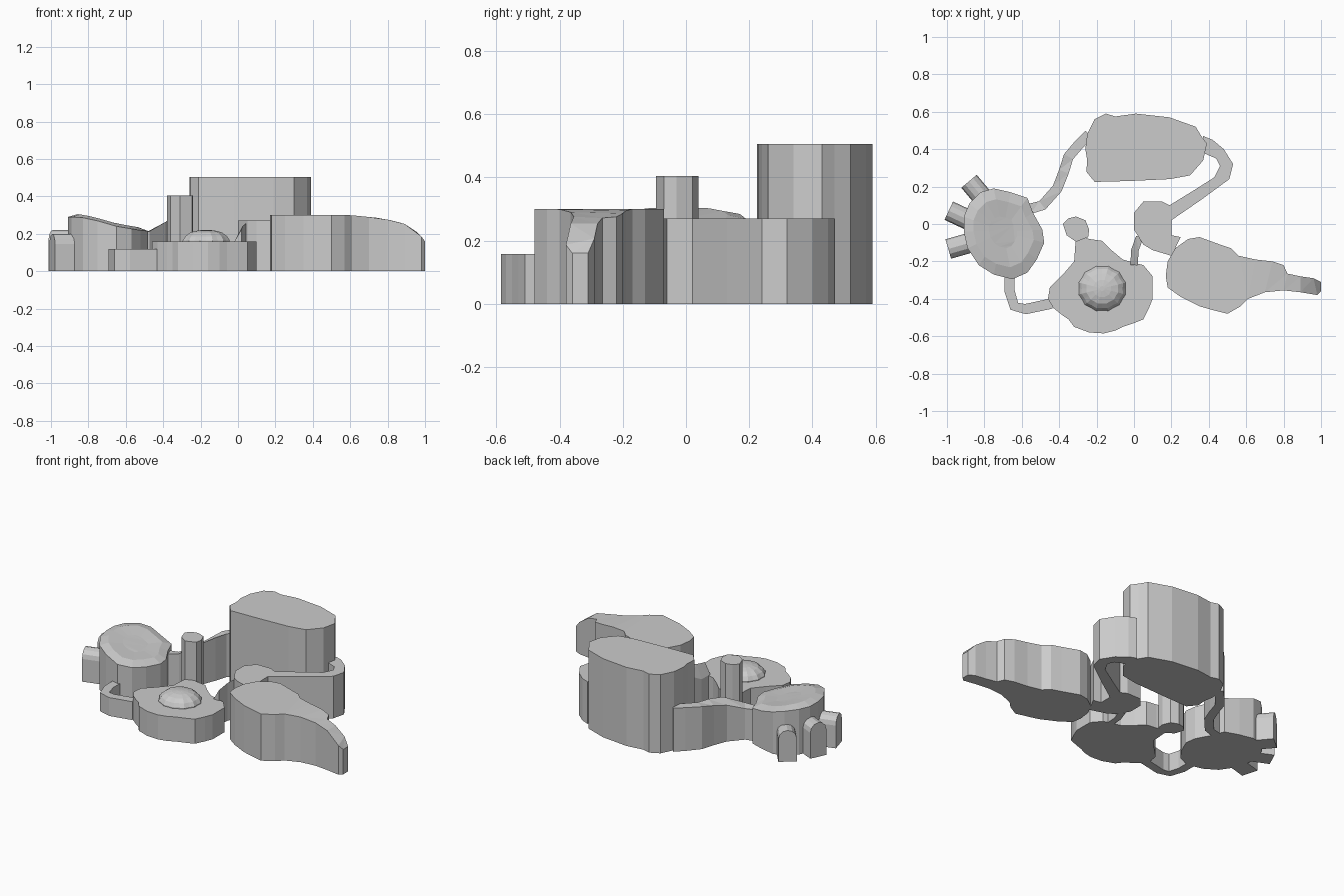
import bpy, bmesh, math
from mathutils import Vector

if "Cube" in bpy.data.objects:
    bpy.data.objects.remove(bpy.data.objects["Cube"])

grey = bpy.data.materials.new("plain grey")
grey.diffuse_color = (0.6, 0.6, 0.6, 1)
grey.use_nodes = True
grey.node_tree.nodes["Principled BSDF"].inputs["Base Color"].default_value = grey.diffuse_color


def finish(name, bm):
    bmesh.ops.recalc_face_normals(bm, faces=bm.faces)
    me = bpy.data.meshes.new(name)
    bm.to_mesh(me)
    bm.free()
    me.materials.append(grey)
    ob = bpy.data.objects.new(name, me)
    bpy.context.collection.objects.link(ob)
    return ob


def ramp(stops):
    """Piecewise linear height along x."""
    def f(x, y):
        if x <= stops[0][0]:
            return stops[0][1]
        for (a, za), (b, zb) in zip(stops, stops[1:]):
            if x <= b:
                return za + (zb - za) * (x - a) / (b - a)
        return stops[-1][1]
    return f


def prism(name, pts, top, rings=()):
    """Extrude an outline from the ground to a flat or sloping top."""
    h = top if callable(top) else (lambda x, y: top)
    bm = bmesh.new()
    low = [bm.verts.new((x, y, 0)) for x, y in pts]
    up = [bm.verts.new((x, y, h(x, y))) for x, y in pts]
    n = len(pts)
    bm.faces.new(low)

    def band(a, b):
        for i in range(n):
            j = (i + 1) % n
            bm.faces.new((a[i], a[j], b[j], b[i]))
    band(low, up)
    cx, cy = sum(p[0] for p in pts) / n, sum(p[1] for p in pts) / n
    for s, dz in rings:
        ins = []
        for x, y in pts:
            X, Y = cx + (x - cx) * s, cy + (y - cy) * s
            ins.append(bm.verts.new((X, Y, h(X, Y) + dz)))
        band(up, ins)
        up = ins
    cap = bm.faces.new(up)
    if callable(top):
        bmesh.ops.triangulate(bm, faces=[cap])
    return finish(name, bm)


def wall(name, path, width, top):
    """Wall of constant width following a path."""
    left, right = [], []
    P = [Vector(p) for p in path]
    for i, p in enumerate(P):
        d = (P[min(i + 1, len(P) - 1)] - P[max(i - 1, 0)]).normalized()
        nrm = Vector((-d.y, d.x)) * width / 2
        left.append(tuple(p + nrm))
        right.append(tuple(p - nrm))
    return prism(name, left + right[::-1], top)


# Tall block at the back
prism("tall_block", [(-.25, .48), (-.21, .56), (-.15, .59), (-.1, .575), (.01, .59), (.19, .57),
                     (.33, .52), (.36, .47), (.39, .43), (.37, .34), (.30, .26), (.19, .24),
                     (-.02, .23), (-.21, .225), (-.255, .28), (-.25, .34), (-.26, .4)], .505)

# Curved passage on the right
prism("right_passage", [(.37, .47), (.42, .45), (.48, .40), (.53, .32), (.51, .24), (.36, .13),
                        (.20, .02), (.20, -.06), (.25, -.07), (.20, -.17), (.10, -.14), (.05, -.11),
                        (0, -.03), (0, .06), (.05, .12), (.15, .12), (.19, .10), (.32, .18),
                        (.43, .25), (.46, .31), (.44, .35), (.37, .38)], .27)

# Tapered hall with a sloping tail
prism("tapered_hall", [(.17, -.28), (.18, -.2), (.22, -.13), (.29, -.08), (.35, -.07), (.46, -.11),
                       (.52, -.13), (.56, -.17), (.65, -.19), (.74, -.20), (.80, -.22), (.82, -.265),
                       (.89, -.28), (.96, -.29), (1, -.31), (1, -.36), (.98, -.38), (.89, -.365),
                       (.80, -.355), (.70, -.365), (.61, -.40), (.57, -.44), (.50, -.48),
                       (.42, -.46), (.35, -.44), (.25, -.39), (.18, -.34)],
      ramp([(.6, .3), (.75, .285), (.88, .26), (.97, .2), (1, .16)]))

# Low plaza
prism("low_plaza", [(-.46, -.4), (-.45, -.34), (-.38, -.27), (-.32, -.2), (-.31, -.06), (-.24, -.08),
                    (-.17, -.09), (-.12, -.14), (-.06, -.19), (.05, -.22), (.10, -.28), (.1, -.4),
                    (.08, -.45), (.05, -.51), (0, -.53), (-.06, -.55), (-.10, -.57), (-.16, -.585),
                    (-.24, -.58), (-.32, -.55), (-.35, -.51), (-.38, -.49), (-.43, -.45)], .158)

# Faceted tower
prism("tower", [(-.38, 0), (-.35, .03), (-.31, .04), (-.26, .02), (-.24, -.03), (-.245, -.07),
                (-.31, -.095), (-.36, -.06)], .405)

# Fluted dome
bm = bmesh.new()
seg, prev = 24, None
for r, z in [(.13, .1), (.13, .165), (.115, .187), (.088, .207), (.05, .217), (.014, .221)]:
    ring = []
    for i in range(seg):
        a = 2 * math.pi * i / seg
        k = r * (1 if i % 2 else .95)
        ring.append(bm.verts.new((-.17 + k * math.cos(a), -.345 + k * .95 * math.sin(a), z)))
    if prev:
        for i in range(seg):
            j = (i + 1) % seg
            bm.faces.new((prev[i], prev[j], ring[j], ring[i]))
    prev = ring
bm.faces.new(prev)
finish("dome", bm)

# Rounded left hall with a sloping faceted roof
prism("left_hall", [(-.91, -.04), (-.91, .04), (-.88, .11), (-.82, .17), (-.75, .19), (-.66, .17),
                    (-.57, .14), (-.54, .06), (-.49, -.03), (-.48, -.1), (-.52, -.19), (-.57, -.26),
                    (-.65, -.295), (-.75, -.27), (-.83, -.22), (-.89, -.13)],
      ramp([(-.85, .29), (-.77, .275), (-.65, .24), (-.5, .215)]), [(.75, .015), (.35, .01)])

# Three arched bays on the left
for i, (x, y, ang, h) in enumerate([(-.85, .19, 130, .2), (-.945, .05, 155, .22), (-.945, -.12, 196, .2)]):
    bm = bmesh.new()
    w, L = .054, .055
    d = Vector((math.cos(math.radians(ang)), math.sin(math.radians(ang)), 0))
    s = Vector((-d.y, d.x, 0))
    prof = [(-w, 0), (w, 0)] + [(w * math.cos(math.pi * k / 6), h - w + w * math.sin(math.pi * k / 6))
                                for k in range(7)]
    ends = [[bm.verts.new(Vector((x, y, 0)) + d * e + s * u + Vector((0, 0, v))) for u, v in prof]
            for e in (-L - .05, L - .005)]
    for e in ends:
        bm.faces.new(e)
    for k in range(len(prof)):
        j = (k + 1) % len(prof)
        bm.faces.new((ends[0][k], ends[0][j], ends[1][j], ends[1][k]))
    finish(f"arched_bay_{i + 1}", bm)

# Connecting walls
wall("front_link", [(-.665, -.27), (-.665, -.36), (-.64, -.44), (-.58, -.455), (-.44, -.425)], .055, .118)
wall("back_link", [(-.56, .08), (-.49, .1), (-.41, .19), (-.375, .28), (-.35, .36), (-.29, .43), (-.24, .48)],
     .055, ramp([(-.5, .2), (-.43, .235), (-.37, .275), (-.27, .28)]))
wall("centre_link", [(.03, -.07), (.005, -.14), (0, -.22)], .04, ramp([(0, .158), (.03, .26)]))
